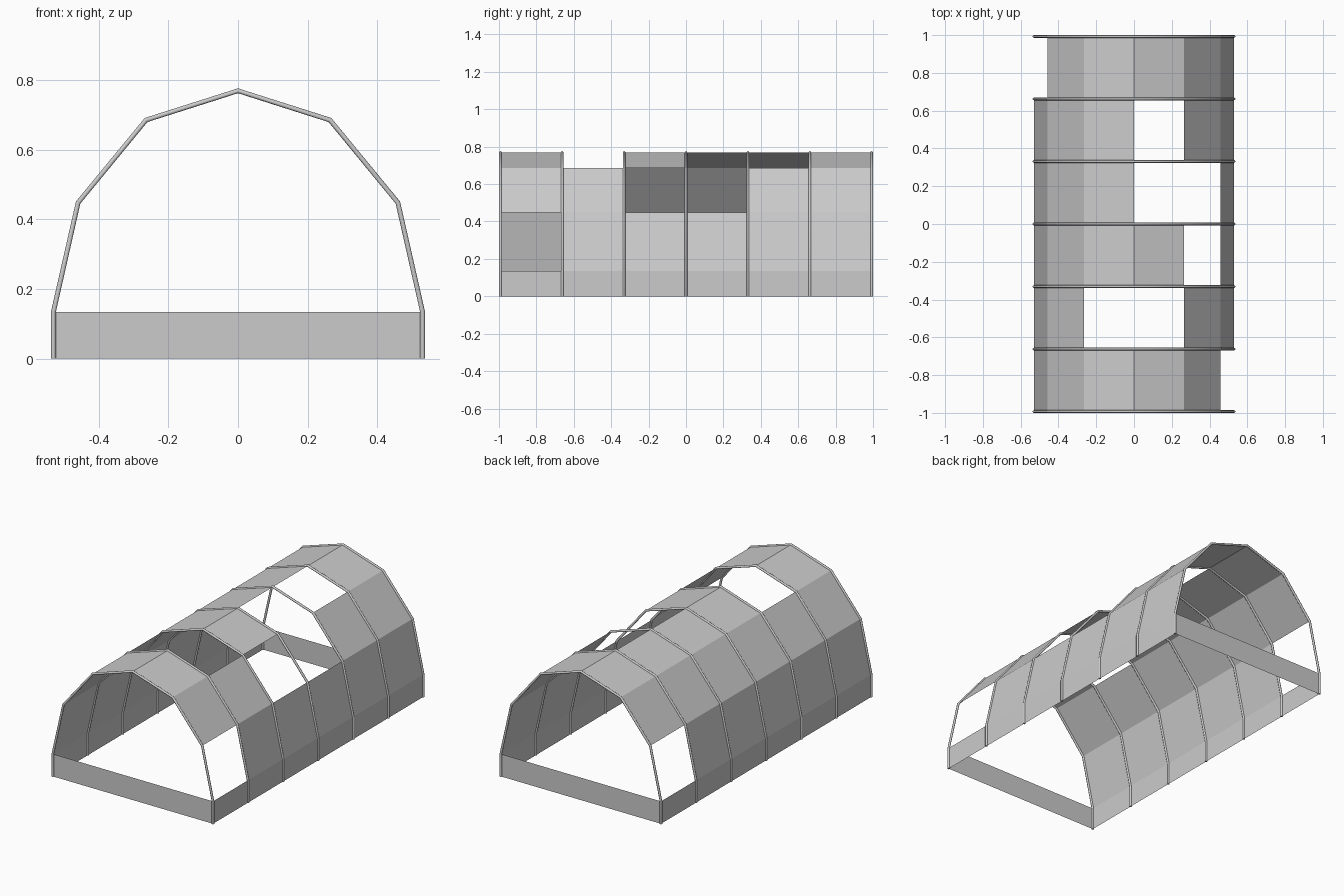
import bpy, bmesh

if "Cube" in bpy.data.objects:
    bpy.data.objects.remove(bpy.data.objects["Cube"])

HALF = [(-0.53, 0.0), (-0.53, 0.134), (-0.459, 0.448), (-0.264, 0.685)]
PROFILE = HALF + [(0.0, 0.769)] + [(-x, z) for x, z in reversed(HALF)]
R = 0.007
END = 1 - R
BAYS = 6
STEP = 2 * END / BAYS
YS = [-END + i * STEP for i in range(BAYS + 1)]


def sheet(name, quads):
    bm = bmesh.new()
    for q in quads:
        bm.faces.new([bm.verts.new(p) for p in q])
    bmesh.ops.remove_doubles(bm, verts=bm.verts, dist=1e-5)
    bmesh.ops.recalc_face_normals(bm, faces=bm.faces)
    me = bpy.data.meshes.new(name)
    bm.to_mesh(me)
    bm.free()
    ob = bpy.data.objects.new(name, me)
    bpy.context.collection.objects.link(ob)
    return ob


def strip(k, i):
    (x0, z0), (x1, z1) = PROFILE[k], PROFILE[k + 1]
    a, b = YS[i], YS[i + 1]
    return [(x0, a, z0), (x0, b, z0), (x1, b, z1), (x1, a, z1)]


# Cover panels: missing (strip, bay) pairs are the openings
OPEN = {(1, 5), (4, 4), (4, 3), (5, 3), (5, 2), (3, 1), (4, 1), (6, 0)}
sheet("cover_panels", [strip(k, i) for k in range(1, 7) for i in range(BAYS)
                       if (k, i) not in OPEN])

# Low base wall: long sides and both ends
xw, zw = PROFILE[1]
walls = [strip(k, i) for k in (0, 7) for i in range(BAYS)]
walls += [[(xw, y, 0), (-xw, y, 0), (-xw, y, zw), (xw, y, zw)] for y in (-END, END)]
sheet("base_wall", walls)

# Arched tube rib, swept along the profile
cu = bpy.data.curves.new("arch_rib", 'CURVE')
cu.dimensions = '3D'
cu.bevel_depth = R
cu.bevel_resolution = 2
cu.use_fill_caps = True
sp = cu.splines.new('POLY')
sp.points.add(len(PROFILE) - 1)
for p, (x, z) in zip(sp.points, PROFILE):
    p.co = (x, 0, z, 1)
rib = bpy.data.objects.new("arch_rib", cu)
bpy.context.collection.objects.link(rib)
bpy.context.view_layer.objects.active = rib
rib.select_set(True)
bpy.ops.object.convert(target='MESH')
rib = bpy.context.object
rib.location.y = YS[0]

# Repeat the rib at every bay line
for i, y in enumerate(YS[1:], 2):
    ob = bpy.data.objects.new(f"arch_rib_{i}", rib.data)
    ob.location.y = y
    bpy.context.collection.objects.link(ob)
